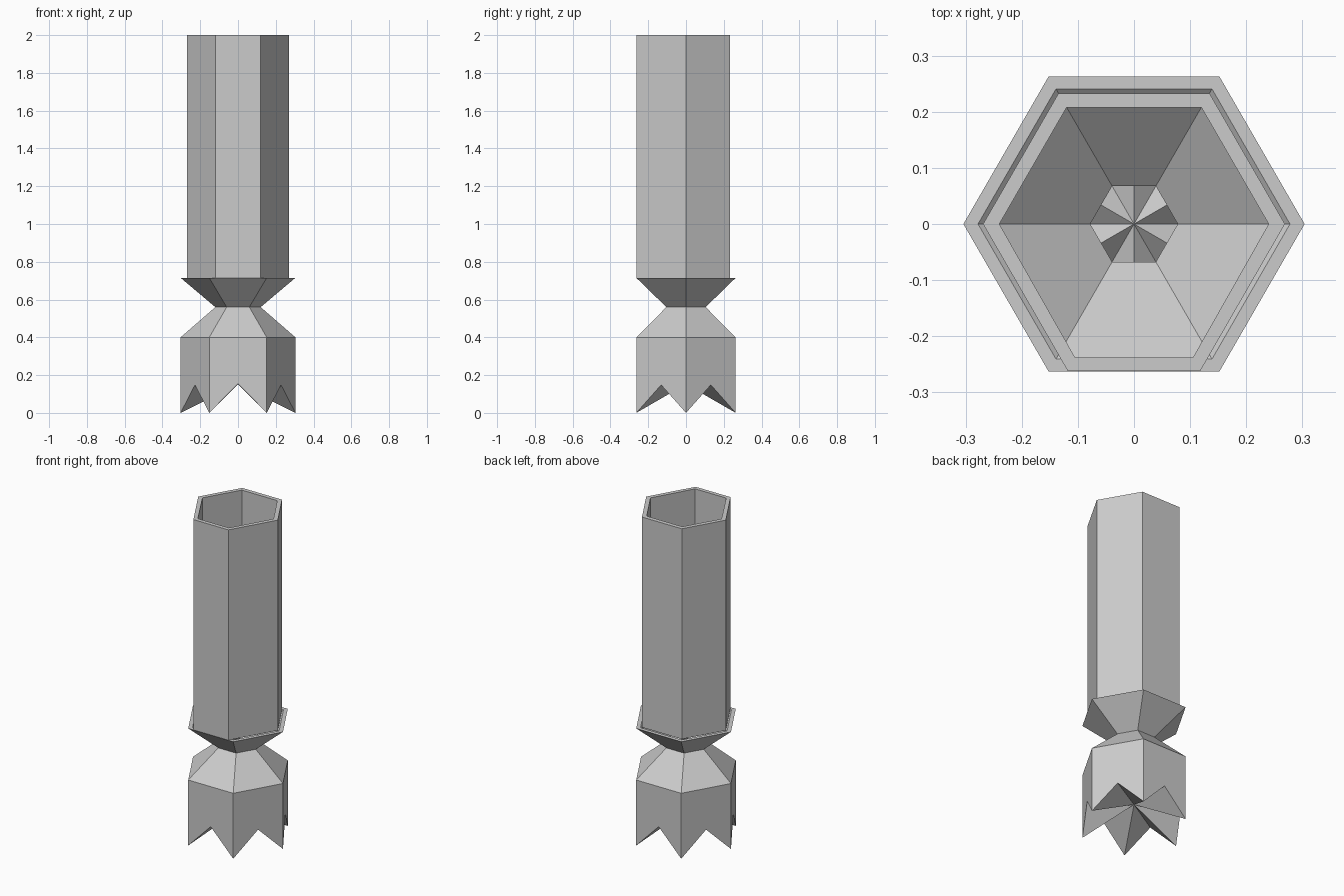
import bpy
import bmesh
from math import cos, sin, pi

cube = bpy.data.objects.get("Cube")
if cube:
    bpy.data.objects.remove(cube, do_unlink=True)

grey = bpy.data.materials.new("plain grey")
grey.use_nodes = True
colour = (0.6, 0.6, 0.6, 1)
grey.diffuse_color = colour
grey.node_tree.nodes["Principled BSDF"].inputs["Base Color"].default_value = colour

R = 0.304        # outer corner radius
SIDES = 6


def hexagon(radius, z):
    return [(radius * cos(i * pi / 3), radius * sin(i * pi / 3), z) for i in range(SIDES)]


def finish(bm, name):
    mesh = bpy.data.meshes.new(name)
    bm.to_mesh(mesh)
    bm.free()
    mesh.materials.append(grey)
    obj = bpy.data.objects.new(name, mesh)
    bpy.context.collection.objects.link(obj)
    return obj


def bridge(bm, rings):
    """Join successive six-sided rings with quads."""
    for a, b in zip(rings, rings[1:]):
        for i in range(SIDES):
            j = (i + 1) % SIDES
            bm.faces.new((a[i], a[j], b[j], b[i]))


def make_rings(bm, loops):
    return [[bm.verts.new(p) for p in loop] for loop in loops]


# Waisted body: shoulder, neck, flared collar, then the inside surface
bm = bmesh.new()
profile = [(R, 0.4), (0.12, 0.56), (R, 0.715), (0.278, 0.715),
           (0.078, 0.56), (0.26, 0.39), (0.26, 0.165)]
rings = make_rings(bm, [hexagon(r, z) for r, z in profile])
bridge(bm, rings)

# Notched skirt and the folded underside between its teeth
tips = [bm.verts.new(p) for p in hexagon(R, 0)]
centre = bm.verts.new((0, 0, 0.152))
for i in range(SIDES):
    j = (i + 1) % SIDES
    notch = bm.verts.new((tips[i].co + tips[j].co) / 2)
    notch.co.z = 0.155 if i in (1, 4) else 0.148
    bm.faces.new((tips[i], notch, tips[j], rings[0][j], rings[0][i]))
    bm.faces.new((centre, notch, tips[i]))
    bm.faces.new((centre, tips[j], notch))
finish(bm, "toothed_base")


# Open tube, stretched a little towards the front
def tube_outline(radius, front_x, front_y, z):
    points = hexagon(radius, z)
    points[4] = (-front_x, front_y, z)
    points[5] = (front_x, front_y, z)
    return points


bm = bmesh.new()
outer = (0.269, 0.118, -0.262)
inner = (0.24, 0.105, -0.238)
rings = make_rings(bm, [tube_outline(*outer, 0.715), tube_outline(*outer, 2),
                        tube_outline(*inner, 2), tube_outline(*inner, 0.715)])
bridge(bm, rings + rings[:1])
finish(bm, "hexagonal_tube")
